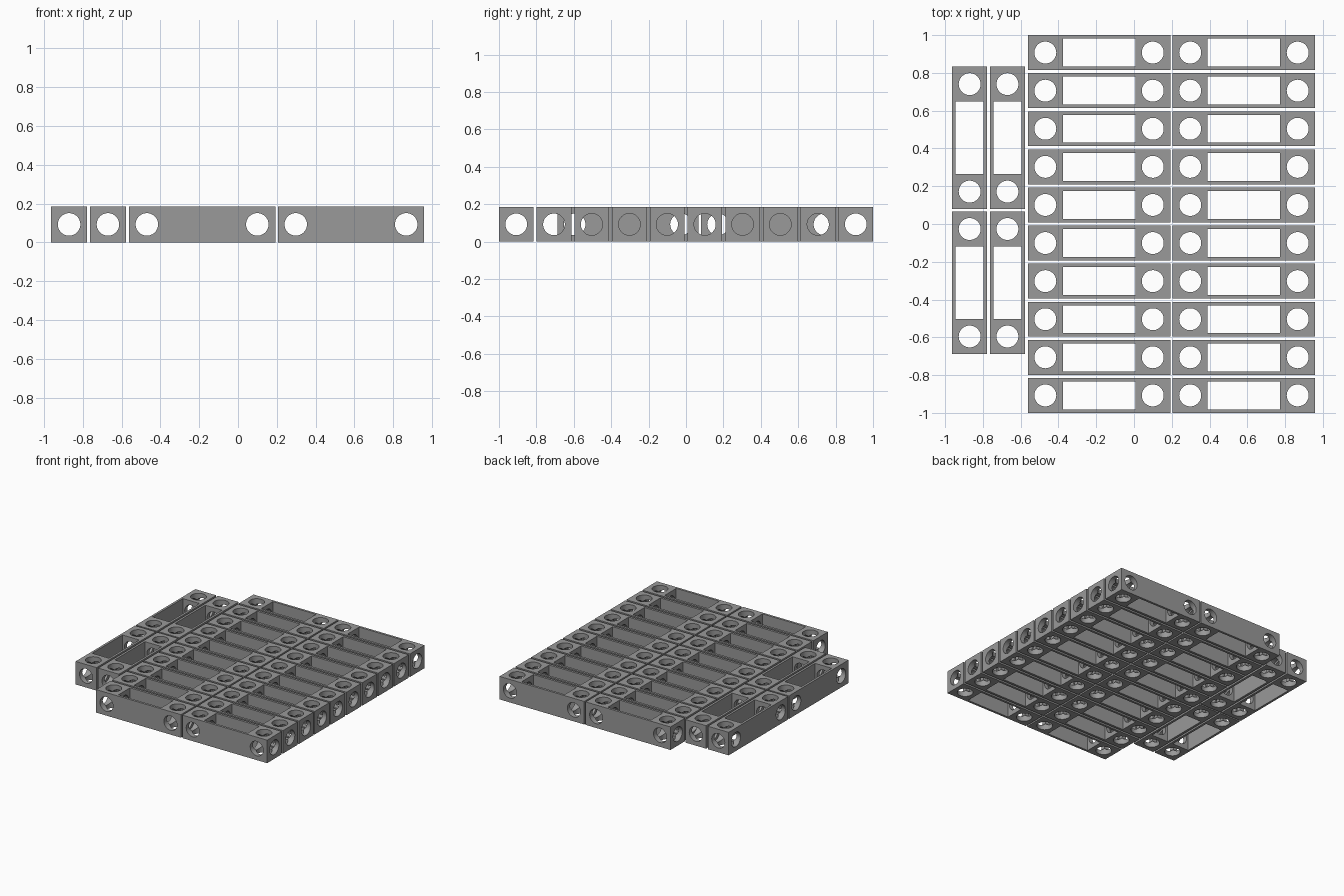
import bpy, bmesh, math
from mathutils import Matrix, Vector

if "Cube" in bpy.data.objects:
    bpy.data.objects.remove(bpy.data.objects["Cube"])

W = 0.185        # square section of a beam
H = W / 2
L = 0.754        # beam length
WALL = 0.0185    # thin side walls around the window
R = 0.058        # pin hole radius
E = L / 2 - H    # distance of the hole centres from the beam middle
SEG = 48         # sides of a pin hole (multiple of 8)

grey = bpy.data.materials.new("grey plastic")
grey.diffuse_color = (0.319, 0.319, 0.319, 1)
grey.use_nodes = True
grey.node_tree.nodes["Principled BSDF"].inputs["Base Color"].default_value = grey.diffuse_color


def end_side(bm, end, k, s):
    """One side of an end block: a square plate with a hole and its half tube."""
    axes = [Vector((1, 0, 0)), Vector((0, 1, 0)), Vector((0, 0, 1))]
    n, u, v = axes[k] * s, axes[(k + 1) % 3] * s, axes[(k + 2) % 3]
    centre = Vector((end * E, 0, 0))
    # the side that faces the window is narrowed to fit between the walls
    narrow = (H - WALL) / H if k == 0 and s == -end else 1
    rim, edge, deep = [], [], []
    for i in range(SEG):
        a = 2 * math.pi * i / SEG
        c, d = math.cos(a), math.sin(a)
        m = max(abs(c), abs(d))
        ring = centre + (u * c + v * d) * R
        rim.append(bm.verts.new(ring + n * H))
        deep.append(bm.verts.new(ring + n * R * m))  # where the three holes meet
        edge.append(bm.verts.new(centre + n * H + (u * c * narrow + v * d) * (H / m)))
    for i in range(SEG):
        j = (i + 1) % SEG
        bm.faces.new((rim[i], edge[i], edge[j], rim[j]))
        bm.faces.new((rim[i], rim[j], deep[j], deep[i])).smooth = True


bm = bmesh.new()
# End blocks with pin holes crossing in all three directions
for end in (-1, 1):
    for k in range(3):
        for s in (-1, 1):
            end_side(bm, end, k, s)
# Thin walls on both sides of the window
for s in (-1, 1):
    place_wall = (Matrix.Translation((0, s * (H - WALL / 2), 0))
                  @ Matrix.Diagonal((L - 2 * W, WALL, W, 1)))
    wall = bmesh.ops.create_cube(bm, size=1, matrix=place_wall)["verts"]
    faces = {f for vert in wall for f in vert.link_faces}
    bm.normal_update()
    bmesh.ops.delete(bm, geom=[f for f in faces if abs(f.normal.x) > 0.9],
                     context='FACES_ONLY')
bmesh.ops.remove_doubles(bm, verts=bm.verts[:], dist=1e-5)
# Keep rims and block edges sharp
for e in bm.edges:
    if len(e.link_faces) == 2 and e.calc_face_angle(0) > math.radians(30):
        e.smooth = False
mesh = bpy.data.meshes.new("beam")
bm.to_mesh(mesh)
bm.free()
mesh.materials.append(grey)


def place(name, x, y, turn=0):
    ob = bpy.data.objects.new(name, mesh)
    ob.location = (x, y, H)
    ob.rotation_euler.z = turn
    bpy.context.collection.objects.link(ob)


# Two columns of ten beams lying along x
for row in range(10):
    y = (1 - H) - row * (2 - W) / 9
    for x in (-0.185, 0.582):
        place("row_beam", x, y)

# Four beams lying along y at the left side
for x in (-0.87, -0.67):
    for y in (0.456, -0.311):
        place("side_beam", x, y, math.pi / 2)
